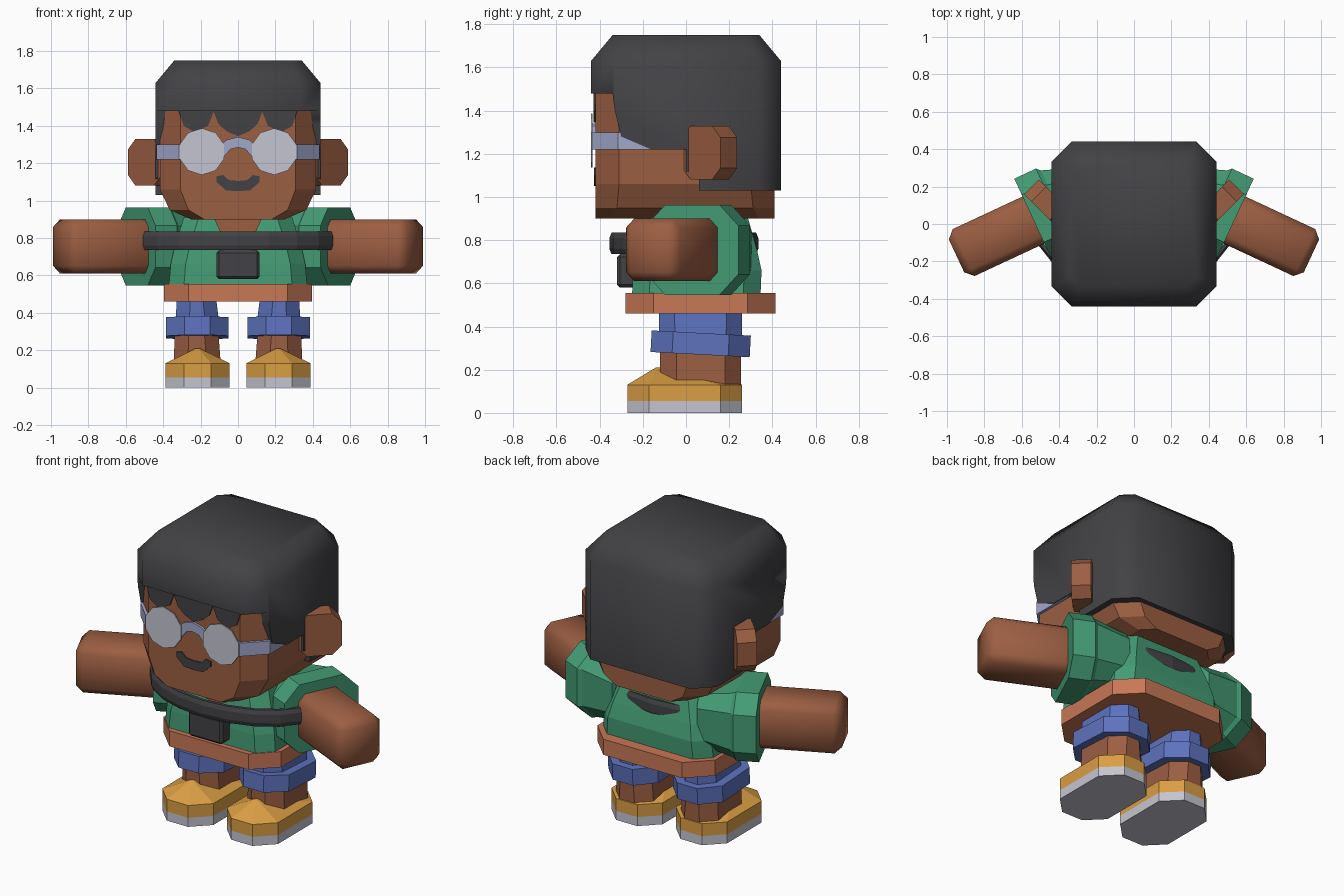
import bpy, bmesh, math
from mathutils import Matrix

if "Cube" in bpy.data.objects:
    bpy.data.objects.remove(bpy.data.objects["Cube"])


def material(name, rgb):
    m = bpy.data.materials.new(name)
    m.diffuse_color = (*rgb, 1)
    m.use_nodes = True
    m.node_tree.nodes["Principled BSDF"].inputs["Base Color"].default_value = m.diffuse_color
    return m


SKIN = material("brown skin", (.33, .112, .055))
DARK = material("charcoal", (.055, .055, .061))
GREEN = material("green", (.058, .332, .178))
HEM = material("terracotta", (.578, .184, .093))
BLUE = material("blue", (.109, .168, .515))
YELLOW = material("mustard", (.70, .342, .058))
PALE = material("pale grey", (.56, .56, .64))
FRAME = material("lavender grey", (.352, .392, .597))


def octagon(x0, x1, y0, y1, c):
    return [(x0 + c, y0), (x1 - c, y0), (x1, y0 + c), (x1, y1 - c),
            (x1 - c, y1), (x0 + c, y1), (x0, y1 - c), (x0, y0 + c)]


def loft(name, mat, rings, matrix=None, smooth=None, closed=False):
    """Skin a list of 3D rings; closed joins last ring to first instead of capping."""
    bm = bmesh.new()
    vr = [[bm.verts.new(p) for p in r] for r in rings]
    n = len(vr[0])
    pairs = list(zip(vr, vr[1:])) + ([(vr[-1], vr[0])] if closed else [])
    for a, b in pairs:
        for i in range(n):
            j = (i + 1) % n
            bm.faces.new((a[i], a[j], b[j], b[i]))
    if not closed:
        bm.faces.new(vr[0])
        bm.faces.new(vr[-1])
    bmesh.ops.remove_doubles(bm, verts=bm.verts, dist=1e-5)
    if matrix is not None:
        bm.transform(matrix)
    bmesh.ops.recalc_face_normals(bm, faces=bm.faces)
    me = bpy.data.meshes.new(name)
    bm.to_mesh(me)
    bm.free()
    me.materials.append(mat)
    ob = bpy.data.objects.new(name, me)
    bpy.context.collection.objects.link(ob)
    if smooth:
        shade(ob, smooth)
    return ob


def shade(ob, angle):
    bpy.ops.object.select_all(action='DESELECT')
    ob.select_set(True)
    bpy.context.view_layer.objects.active = ob
    bpy.ops.object.shade_smooth_by_angle(angle=math.radians(angle))


def stack(name, mat, levels, **kw):
    """Octagonal column; each level is (z, x0, x1, y0, y1, chamfer)."""
    return loft(name, mat, [[(x, y, l[0]) for x, y in octagon(*l[1:])]
                            for l in levels], **kw)


def plate(name, mat, pts, y0, y1):
    """Front-facing outline in x, z with depth in y."""
    return loft(name, mat, [[(x, y, z) for x, z in pts] for y in (y0, y1)])


def mirrored(half):
    """Complete a right-hand outline that starts and ends near x = 0."""
    return half + [(-x, z) for x, z in reversed(half) if x > 1e-6]


def bevel(ob, width):
    bm = bmesh.new()
    bm.from_mesh(ob.data)
    bmesh.ops.bevel(bm, geom=bm.edges[:], offset=width, segments=1,
                    affect='EDGES', profile=.5)
    bm.to_mesh(ob.data)
    bm.free()


# Head with narrowed jaw, and neck
stack("head", SKIN, [(.90, -.25, .25, -.42, .41, .07),
                     (.95, -.365, .365, -.42, .41, .10),
                     (1.06, -.418, .418, -.42, .41, .11),
                     (1.55, -.418, .418, -.42, .41, .11)])
plate("neck", SKIN, mirrored([(0, .78), (.08, .80), (.135, .92), (0, .93)]), -.235, .12)

# Hair block with the face opening cut away
hair = stack("hair", DARK, [(1.03, -.44, .44, -.44, .44, .105),
                            (1.63, -.44, .44, -.44, .44, .105),
                            (1.75, -.34, .34, -.34, .34, .06)])
opening = [(-.6, 1.48), (-.34, 1.48), (-.33, 1.40), (-.30, 1.28), (-.16, 1.22),
           (0, 1.22), (.0, 1.12), (.06, 1.10), (.06, .9), (-.6, .9)]
cutter = loft("hair_cutter", DARK, [[(x, y, z) for y, z in opening] for x in (-.6, .6)])
cutter.hide_render = True
mod = hair.modifiers.new("face opening", 'BOOLEAN')
mod.operation, mod.solver, mod.object = 'DIFFERENCE', 'EXACT', cutter
bpy.context.view_layer.update()
cut_mesh = bpy.data.meshes.new_from_object(
    hair.evaluated_get(bpy.context.evaluated_depsgraph_get()))
hair.modifiers.clear()
hair.data = cut_mesh
bpy.data.objects.remove(cutter)
shade(hair, 50)

# Scalloped fringe
plate("fringe", DARK, mirrored([(0, 1.345), (.06, 1.37), (.105, 1.41), (.13, 1.475),
                                (.16, 1.40), (.23, 1.365), (.29, 1.40), (.315, 1.475),
                                (.315, 1.50), (0, 1.50)]), -.428, -.419)

# Mouth
plate("mouth", DARK, mirrored([(0, 1.05), (.065, 1.055), (.115, 1.10), (.115, 1.13),
                               (.08, 1.137), (.05, 1.11), (0, 1.105)]), -.427, -.419)

# Bridge of the glasses
plate("glasses_bridge", FRAME, mirrored([(0, 1.285), (.04, 1.275), (.075, 1.235),
                                         (.10, 1.29), (.06, 1.325), (0, 1.34)]),
      -.434, -.419)

# Shirt torso and hem
stack("shirt_torso", GREEN, [(.54, -.37, .37, -.25, .345, .08),
                             (.66, -.36, .36, -.245, .35, .08),
                             (.75, -.34, .34, -.235, .33, .08),
                             (.91, -.29, .29, -.205, .285, .08)])
stack("shirt_hem", HEM, [(z, -.395, .395, -.28, .415, .13) for z in (.46, .555)])

# Strap running around the chest and arms
strap = []
for i in range(20):
    t = math.tau * i / 20
    c, s = math.cos(t), math.sin(t)
    strap.append([(c * (.525 + d), s * (.335 + d) - .01, z) for d, z in
                  ((-.02, .735), (.0, .735), (.01, .76), (.01, .81), (.0, .835), (-.02, .835))])
loft("chest_strap", DARK, strap, closed=True)

# Pouch hanging on the strap
pouch = plate("chest_pouch", DARK, [(-.115, .58), (.115, .58), (.115, .735), (-.115, .735)],
              -.32, -.22)
bevel(pouch, .014)

for side, s in (("right", 1), ("left", -1)):
    flip = Matrix.Scale(s, 4, (1, 0, 0))

    # Ear: thick octagonal slab angled backwards
    ear_m = flip @ Matrix.Translation((.46, .11, 1.205)) @ Matrix.Rotation(math.radians(45), 4, 'Z')
    loft(side + "_ear", SKIN, [[(x, y, z) for x, z in octagon(-.125, .125, -.125, .125, .055)]
                               for y in (-.055, .055)], ear_m)

    # Lens and side band of the glasses
    lens = [(s * .193 + .125 * math.cos(math.tau * (k + .5) / 10),
             1.262 + .125 * math.sin(math.tau * (k + .5) / 10)) for k in range(10)]
    plate(side + "_lens", PALE, lens, -.441, -.434)
    path = [((.20, -.417), (.20, -.436)), ((.307, -.417), (.315, -.436)),
            ((.416, -.308), (.435, -.315)), ((.416, 0), (.435, 0))]
    loft(side + "_glasses_band", FRAME,
         [[(*a, 1.22), (*b, 1.22), (*b, 1.30), (*a, 1.30)] for a, b in path], flip)

    # Arm swung slightly forward, with a chamfered hand end
    swing = flip @ Matrix.Rotation(math.radians(-25), 4, 'Z')
    arm = loft(side + "_arm", SKIN, [[(u, .108, .61), (u, .385, .61), (u, .385, .90), (u, .108, .90)]
                                     for u in (.25, .932)], swing)
    bevel(arm, .042)
    shade(arm, 50)

    # Sleeve cuff tapering into the shoulder
    def sleeve_ring(u, hv, hz, c):
        return [(u, v, z) for v, z in octagon(.255 - hv, .255 + hv, .755 - hz, .755 + hz, c)]
    loft(side + "_sleeve", GREEN, [sleeve_ring(.13, .14, .15, .06), sleeve_ring(.33, .215, .195, .085),
                                   sleeve_ring(.35, .235, .208, .095), sleeve_ring(.478, .235, .208, .095)],
         swing)

    # Trouser leg, turned-up cuff and bare calf
    stack(side + "_trouser_leg", BLUE, [(.34, .10, .335, -.125, .26, .075),
                                        (.50, .12, .325, -.125, .26, .07)], matrix=flip)
    tilt = Matrix.Translation((0, .068, .32)) @ Matrix.Rotation(math.radians(-3), 4, 'X')
    stack(side + "_trouser_cuff", BLUE, [(z, .05, .385, -.23, .23, .10) for z in (-.05, .05)],
          matrix=flip @ tilt)
    stack(side + "_calf", SKIN, [(.10, .09, .345, -.12, .255, .075),
                                 (.36, .11, .335, -.12, .255, .075)], matrix=flip)

    # Shoe sole and upper rising to a peak at the tongue
    stack(side + "_sole", PALE, [(z, .045, .388, -.272, .26, .10) for z in (0, .055)], matrix=flip)
    upper = [[(x, y, z) for x, y in octagon(.045, .388, -.272, .26, .10)] for z in (.055, .13)]
    tip = [(x, y, .21) for x, y in octagon(.205, .225, -.14, -.12, .005)]
    loft(side + "_shoe", YELLOW, upper + [tip], flip)
